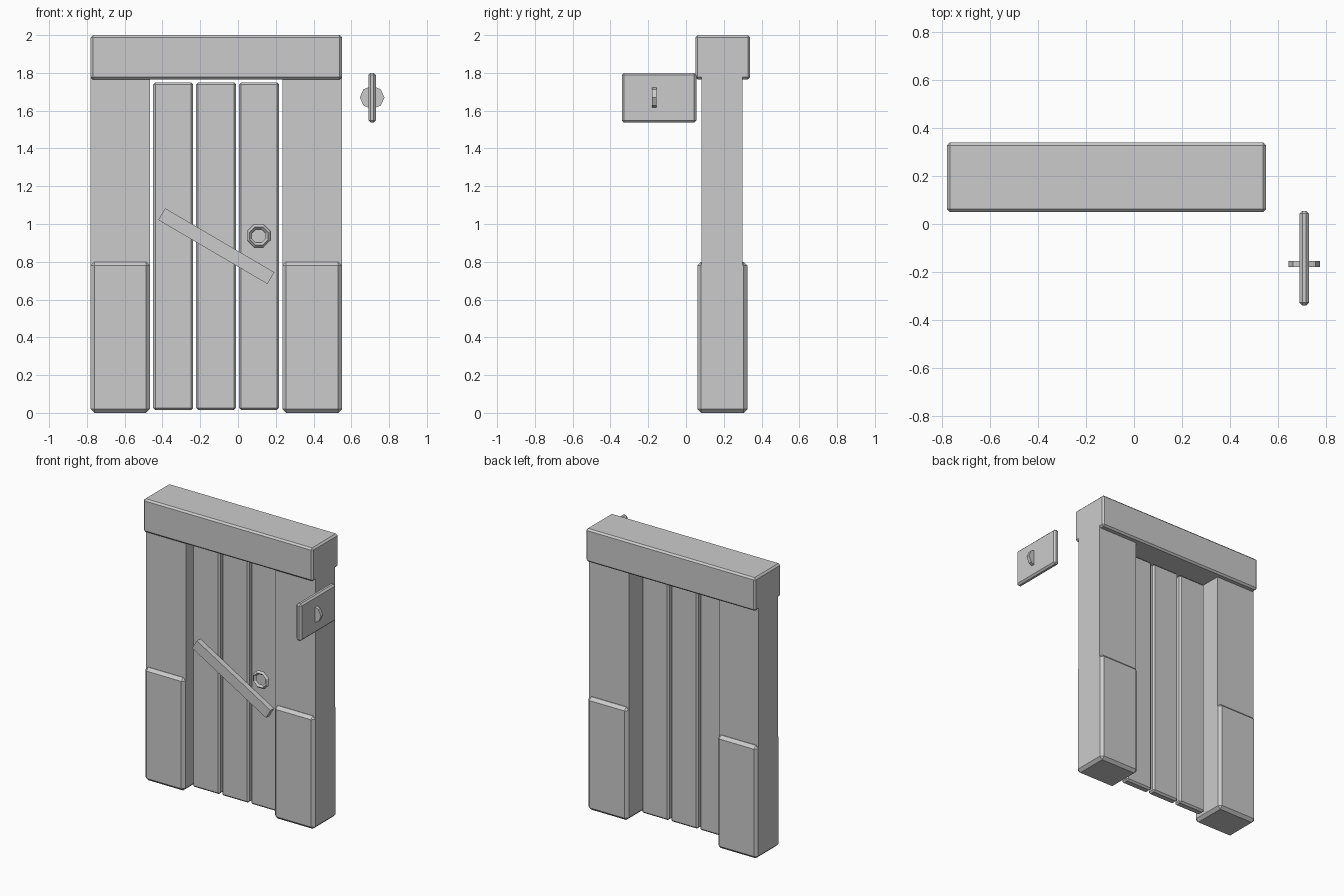
import bpy, math
from mathutils import Matrix

cube = bpy.data.objects.get("Cube")
if cube:
    bpy.data.objects.remove(cube, do_unlink=True)

grey = bpy.data.materials.new("plain_grey")
grey.use_nodes = True
grey.diffuse_color = (0.6, 0.6, 0.6, 1)
grey.node_tree.nodes["Principled BSDF"].inputs["Base Color"].default_value = (0.6, 0.6, 0.6, 1)


def finish(obj, name, bevel=0):
    obj.name = name
    obj.data.materials.clear()
    obj.data.materials.append(grey)
    if bevel:
        mod = obj.modifiers.new("chamfer", "BEVEL")
        mod.width = bevel
        mod.segments = 1
    return obj


def box(name, x, y, z, bevel=0):
    """Chamfered box given by its extents on each axis."""
    bpy.ops.mesh.primitive_cube_add(size=1)
    obj = bpy.context.object
    size = [b - a for a, b in (x, y, z)]
    obj.data.transform(Matrix.Diagonal((*size, 1)))
    obj.location = [(a + b) / 2 for a, b in (x, y, z)]
    return finish(obj, name, bevel)


# Stone frame: two posts on wider bases, with a lintel across
for side, x in (("right", (-0.78, -0.467)), ("left", (0.235, 0.55))):
    box(side + "_post", x, (0.083, 0.3), (0.7, 1.8))
    box(side + "_post_base", x, (0.06, 0.325), (0, 0.8), 0.02)
box("lintel", (-0.78, 0.55), (0.05, 0.34), (1.765, 2), 0.012)

# Door planks
for i in range(3):
    left = -0.45 + i * 0.2275
    box(f"door_plank_{i + 1}", (left, left + 0.213), (0.13, 0.19), (0.015, 1.75), 0.012)

# Diagonal brace
brace = box("door_brace", (-0.45, 0.22), (0.09, 0.128), (0.847, 0.919))
brace.rotation_euler.y = math.radians(30.4)

# Ring handle
bpy.ops.mesh.primitive_torus_add(major_segments=8, minor_segments=4, major_radius=0.052,
                                 minor_radius=0.014, location=(0.11, 0.1, 0.937),
                                 rotation=(math.pi / 2, math.radians(22.5), 0))
finish(bpy.context.object, "ring_handle")

# Side sign with a small disc through it
box("sign_board", (0.69, 0.73), (-0.34, 0.055), (1.537, 1.8), 0.012)
bpy.ops.mesh.primitive_cylinder_add(vertices=8, radius=0.065, depth=0.024,
                                    location=(0.71, -0.167, 1.67),
                                    rotation=(math.pi / 2, 0, 0))
disc = finish(bpy.context.object, "sign_disc")
disc.scale.y = 0.94
